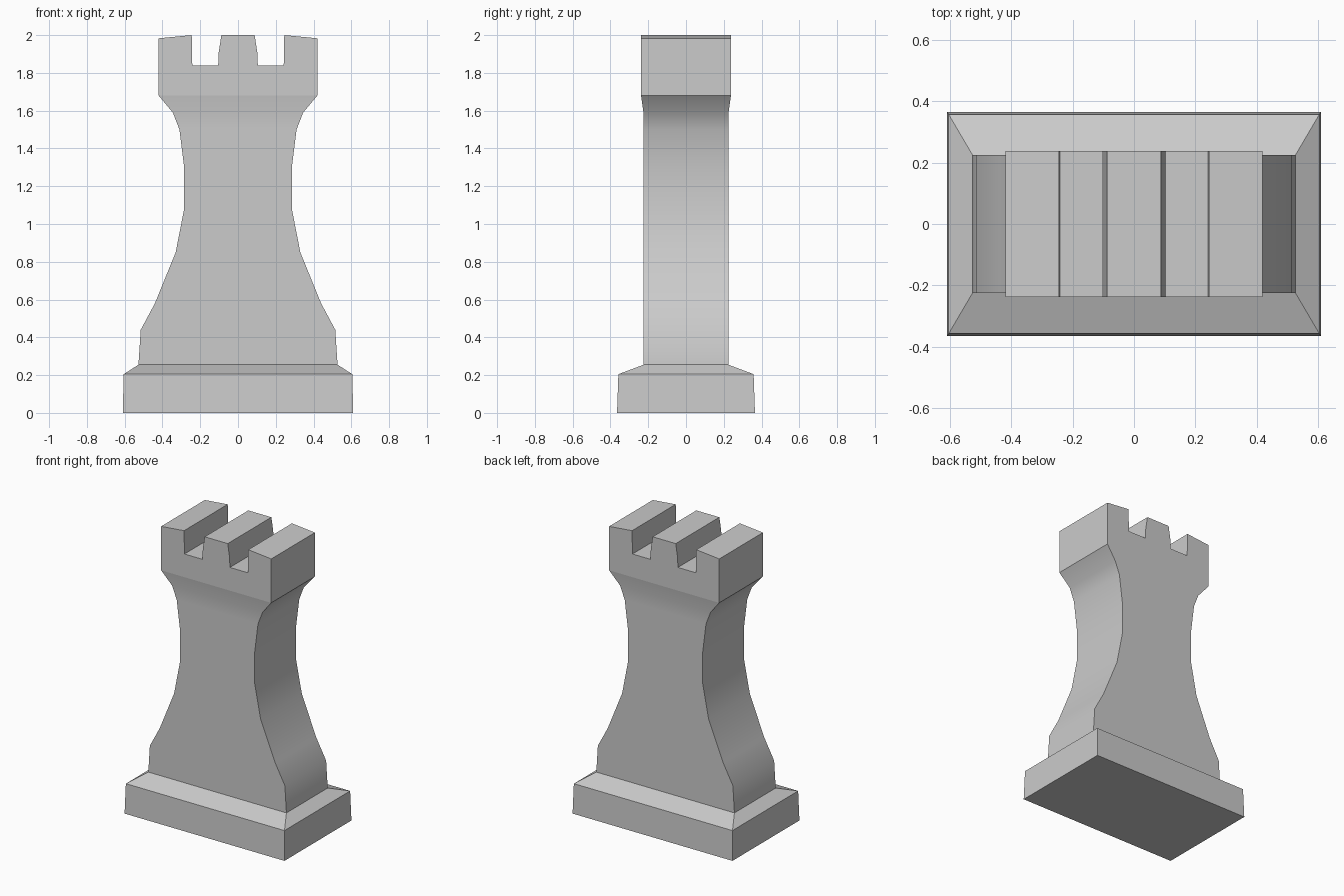
import bpy, bmesh

if "Cube" in bpy.data.objects:
    bpy.data.objects.remove(bpy.data.objects["Cube"])


def finish(name, bm):
    bmesh.ops.recalc_face_normals(bm, faces=bm.faces)
    mesh = bpy.data.meshes.new(name)
    bm.to_mesh(mesh)
    bm.free()
    obj = bpy.data.objects.new(name, mesh)
    bpy.context.collection.objects.link(obj)
    bpy.ops.object.select_all(action='DESELECT')
    obj.select_set(True)
    bpy.context.view_layer.objects.active = obj
    bpy.ops.object.shade_smooth_by_angle(angle=0.52)
    return obj


def loft(name, sections, cap_bottom=False):
    """Stack rectangles given as (half x, half y, z)."""
    bm = bmesh.new()
    rings = [[bm.verts.new((sx * hx, sy * hy, z))
              for sx, sy in ((-1, -1), (1, -1), (1, 1), (-1, 1))]
             for hx, hy, z in sections]
    for a, b in zip(rings, rings[1:]):
        for i in range(4):
            j = (i + 1) % 4
            bm.faces.new((a[i], a[j], b[j], b[i]))
    if cap_bottom:
        bm.faces.new(rings[0][::-1])
    return finish(name, bm)


# Plinth with sloped shoulder
loft("plinth", [(0.61, 0.365, 0), (0.605, 0.358, 0.205), (0.527, 0.225, 0.255)], True)

# Waisted tower shaft, flaring out under the head
shaft = [(0.527, 0.255), (0.515, 0.44), (0.44, 0.58), (0.33, 0.85), (0.285, 1.08),
         (0.285, 1.30), (0.31, 1.50), (0.345, 1.59)]
loft("shaft", [(x, 0.225, z) for x, z in shaft] + [(0.42, 0.238, 1.68)])

# Battlement: mirrored half profile extruded front to back, open where it meets the shaft
half = [(0.42, 1.68), (0.42, 1.983), (0.245, 2.0), (0.242, 1.84),
        (0.105, 1.84), (0.102, 1.91), (0.088, 2.0)]
profile = half + [(-x, z) for x, z in reversed(half)]
bm = bmesh.new()
front, back = ([bm.verts.new((x, y, z)) for x, z in profile] for y in (-0.238, 0.238))
bm.faces.new(front)
bm.faces.new(back[::-1])
for i in range(len(profile) - 1):
    bm.faces.new((front[i], front[i + 1], back[i + 1], back[i]))
finish("battlement", bm)
